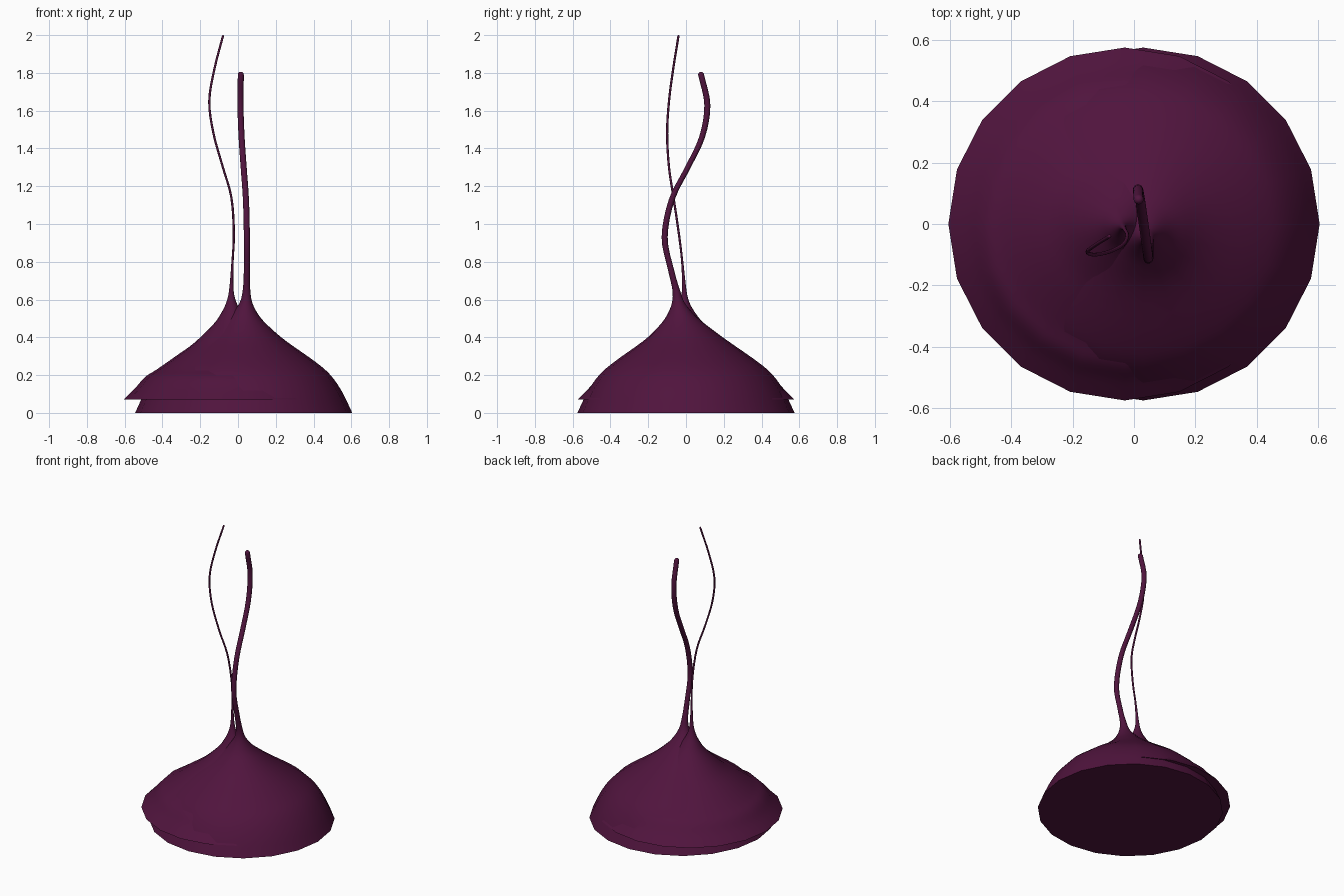
import bpy, bmesh, math
from mathutils import Vector

if "Cube" in bpy.data.objects:
    bpy.data.objects.remove(bpy.data.objects["Cube"])

SIDES = 20
STEPS = 4

mat = bpy.data.materials.new("plum")
mat.diffuse_color = (0.08, 0.007, 0.047, 1)
mat.use_nodes = True
mat.node_tree.nodes["Principled BSDF"].inputs["Base Color"].default_value = mat.diffuse_color


def smooth_rows(rows):
    """Catmull-Rom interpolation through (x, y, z, radius) rows."""
    pts = [Vector(r) for r in rows]
    out = []
    for i in range(len(pts) - 1):
        b, c = pts[i], pts[i + 1]
        a = pts[i - 1] if i else 2 * b - c
        d = pts[i + 2] if i + 2 < len(pts) else 2 * c - b
        for s in range(STEPS):
            t = s / STEPS
            out.append(0.5 * (2 * b + (c - a) * t + (2 * a - 5 * b + 4 * c - d) * t * t
                              + (3 * b - a - 3 * c + d) * t ** 3))
    return out + [pts[-1]]


def tendril_skirt(name, rows):
    """Wide skirt narrowing into a wavy stalk with a rounded tip."""
    bm = bmesh.new()
    rings = smooth_rows(rows)
    x, y, z, r = rings[-1]
    for k in (30, 60, 80):
        a = math.radians(k)
        rings.append((x, y, z + r * math.sin(a), r * math.cos(a)))
    prev = None
    for x, y, z, r in rings:
        ring = [bm.verts.new((x + r * math.cos(2 * math.pi * i / SIDES),
                              y + r * math.sin(2 * math.pi * i / SIDES), z))
                for i in range(SIDES)]
        if prev:
            for i in range(SIDES):
                j = (i + 1) % SIDES
                bm.faces.new((prev[i], prev[j], ring[j], ring[i]))
        else:
            bm.faces.new(ring[::-1])
        prev = ring
    bm.faces.new(prev)
    me = bpy.data.meshes.new(name)
    bm.to_mesh(me)
    bm.free()
    me.materials.append(mat)
    ob = bpy.data.objects.new(name, me)
    bpy.context.collection.objects.link(ob)
    bpy.ops.object.select_all(action='DESELECT')
    bpy.context.view_layer.objects.active = ob
    ob.select_set(True)
    bpy.ops.object.shade_smooth_by_angle(angle=math.radians(40))


# Thick stalk on the lower skirt
tendril_skirt("thick_tendril", [
    (.03, 0, 0, .575), (.03, 0, .11, .522), (.03, 0, .2, .46), (.03, 0, .27, .38),
    (.03, -.002, .38, .225), (.032, -.012, .45, .14), (.035, -.025, .51, .08),
    (.042, -.04, .58, .035), (.045, -.052, .65, .02), (.047, -.08, .76, .016),
    (.047, -.113, .93, .016), (.042, -.075, 1.13, .016), (.03, .01, 1.3, .016),
    (.019, .085, 1.46, .016), (.013, .113, 1.63, .016), (.015, .08, 1.79, .016)])

# Thin stalk on the upper skirt
tendril_skirt("thin_tendril", [
    (-.03, 0, .07, .575), (-.03, 0, .13, .515), (-.03, 0, .19, .462), (-.03, 0, .23, .40),
    (-.03, 0, .30, .30), (-.03, 0, .37, .203), (-.03, -.002, .47, .1),
    (-.033, -.006, .53, .055), (-.035, -.009, .59, .025), (-.035, -.01, .66, .011),
    (-.029, -.02, .8, .006), (-.022, -.038, .95, .006), (-.035, -.066, 1.14, .006),
    (-.08, -.09, 1.3, .006), (-.13, -.1, 1.48, .006), (-.152, -.09, 1.65, .006),
    (-.125, -.068, 1.82, .006), (-.08, -.04, 1.994, .006)])
